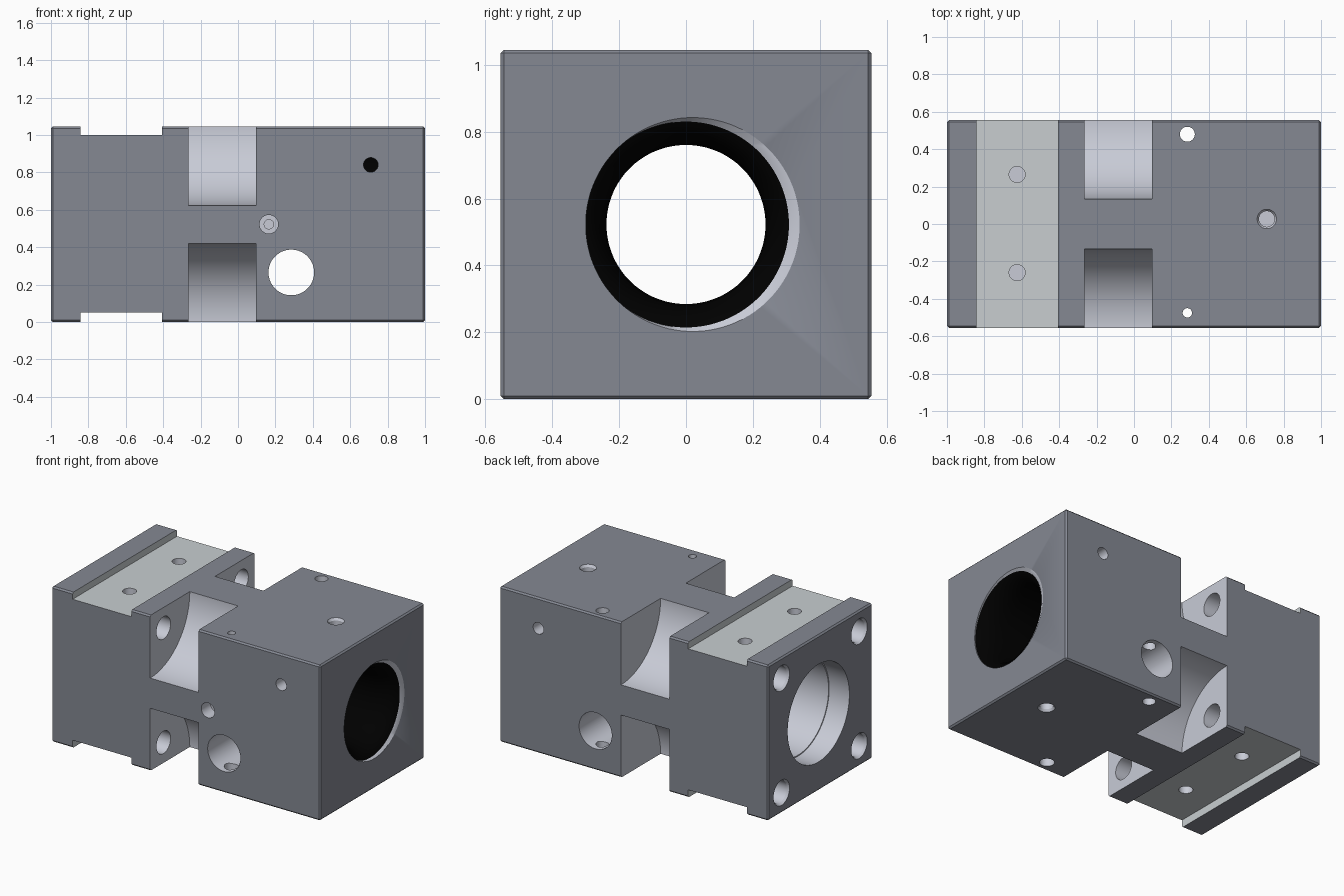
import bpy, bmesh, math
from mathutils import Vector

if "Cube" in bpy.data.objects:
    bpy.data.objects.remove(bpy.data.objects["Cube"])

HY, H = 0.555, 1.045      # half depth and height of the block
MID = H / 2


def material(name, r, g, b):
    m = bpy.data.materials.new(name)
    m.diffuse_color = (r, g, b, 1)
    m.use_nodes = True
    m.node_tree.nodes["Principled BSDF"].inputs["Base Color"].default_value = m.diffuse_color
    return m


painted = material("painted_metal", 0.232, 0.247, 0.29)
machined = material("machined_metal", 0.58, 0.60, 0.675)
ground_metal = material("slot_metal", 0.58, 0.615, 0.633)
black = material("black", 0.0, 0.0, 0.0)


def finish(name, bm, mat):
    bmesh.ops.recalc_face_normals(bm, faces=bm.faces)
    me = bpy.data.meshes.new(name)
    bm.to_mesh(me)
    bm.free()
    me.materials.append(mat)
    ob = bpy.data.objects.new(name, me)
    bpy.context.collection.objects.link(ob)
    return ob


def box(name, x0, x1, y0, y1, z0, z1, mat, bevel=0):
    bm = bmesh.new()
    bmesh.ops.create_cube(bm, size=1)
    for v in bm.verts:
        v.co = ((x0 + x1) / 2 + v.co.x * (x1 - x0),
                (y0 + y1) / 2 + v.co.y * (y1 - y0),
                (z0 + z1) / 2 + v.co.z * (z1 - z0))
    if bevel:
        bmesh.ops.bevel(bm, geom=bm.edges[:], offset=bevel, segments=1, affect='EDGES')
    return finish(name, bm, mat)


def turned(name, axis, a, b, steps, n=32, ring=False, mat=machined):
    """Turned solid along an axis; (a, b) are its other two coordinates in x, y, z order.
    Each step is (position, radius[, shift of a]); ring=True closes the profile as a tube."""
    bm = bmesh.new()
    loops = []
    for pos, r, *shift in steps:
        loop = []
        for i in range(n):
            t = math.tau * (i + 0.5) / n
            co = [a + (shift[0] if shift else 0) + r * math.cos(t), b + r * math.sin(t)]
            co.insert('xyz'.index(axis), pos)
            loop.append(bm.verts.new(Vector(co)))
        loops.append(loop)
    pairs = list(zip(loops, loops[1:]))
    if ring:
        pairs.append((loops[-1], loops[0]))
    else:
        bm.faces.new(loops[0])
        bm.faces.new(loops[-1])
    for p, q in pairs:
        for i in range(n):
            j = (i + 1) % n
            bm.faces.new((p[i], p[j], q[j], q[i]))
    return finish(name, bm, mat)


def smooth(ob):
    bpy.ops.object.select_all(action='DESELECT')
    ob.select_set(True)
    bpy.context.view_layer.objects.active = ob
    bpy.ops.object.shade_smooth_by_angle(angle=math.radians(30))


# Main block with small edge chamfers
body = box("housing_block", -1, 1, -HY, HY, 0, H, painted, 0.01)
cutters = []

# Shallow slots across the top and bottom
cutters.append(box("slot_top", -0.842, -0.405, -1, 1, 1.0, 1.2, ground_metal))
cutters.append(box("slot_bottom", -0.842, -0.405, -1, 1, -0.2, 0.052, ground_metal))

# Long off-centre bore, bushing seat and off-centre tapered mouth
cutters.append(turned("main_bore", 'x', 0, MID, [
    (-1.1, 0.328, 0.02), (-0.85, 0.328, 0.02), (-0.85, 0.321, 0.02), (0.45, 0.321, 0.02),
    (0.45, 0.36), (0.965, 0.36), (0.965, 0.308), (0.985, 0.308), (1.0, 0.32, 0.02),
    (1.02, 0.32, 0.02)], 96))

# Concave corner pockets and the bolt holes that end in them
for sy in (-1, 1):
    for sz in (-1, 1):
        cutters.append(turned("corner_pocket", 'x', sy * HY, MID + sz * MID,
                              [(-0.265, 0.421), (0.095, 0.421)], 96))
        cutters.append(turned("bolt_hole", 'x', sy * 0.413, MID + sz * 0.385,
                              [(-1.02, 0.085), (-1.0, 0.085), (-0.985, 0.075), (-0.2, 0.075)]))

# Blind holes in the slots
for y in (-0.26, 0.265):
    cutters.append(turned("slot_hole_top", 'z', -0.625, y, [(0.86, 0.043), (1.1, 0.043)]))
    cutters.append(turned("slot_hole_bottom", 'z', -0.625, y, [(-0.1, 0.043), (0.185, 0.043)]))

# Cross holes from front to back
cutters.append(turned("clamp_hole", 'y', 0.285, 0.265, [(-0.7, 0.122), (0.7, 0.122)], 64))
cutters.append(turned("pin_hole", 'y', 0.71, 0.84, [(-0.7, 0.039), (0.7, 0.039)]))

# Counterbored blind hole on the front
cutters.append(turned("front_counterbore", 'y', 0.165, MID,
                      [(-0.7, 0.05), (-0.46, 0.05), (-0.46, 0.025), (-0.38, 0.025)]))

# Vertical holes meeting the clamp hole, the front one wider below
cutters.append(turned("vertical_hole_back", 'z', 0.285, 0.48, [(-0.1, 0.04), (1.2, 0.04)]))
cutters.append(turned("vertical_hole_front", 'z', 0.285, -0.475,
                      [(-0.1, 0.045), (0.27, 0.045), (0.27, 0.025), (1.2, 0.025)]))

# Countersunk blind holes, top and bottom
cutters.append(turned("port_top", 'z', 0.71, 0.027,
                      [(0.93, 0.042), (1.03, 0.042), (H, 0.052), (1.1, 0.052)]))
cutters.append(turned("port_bottom", 'z', 0.71, 0.027,
                      [(-0.1, 0.052), (0, 0.052), (0.015, 0.042), (0.115, 0.042)]))

# Cut everything from the block; cut faces keep the cutter's bare metal
bpy.context.view_layer.objects.active = body
for c in cutters:
    c.hide_render = True
    mod = body.modifiers.new(c.name, 'BOOLEAN')
    mod.operation, mod.solver, mod.object = 'DIFFERENCE', 'EXACT', c
    mod.material_mode = 'TRANSFER'
    bpy.ops.object.modifier_apply(modifier=mod.name)
for c in cutters:
    bpy.data.objects.remove(c)
smooth(body)

# Black bushing with flared mouth
bushing = turned("bushing", 'x', 0, MID, [
    (0.988, 0.308), (0.978, 0.29), (0.955, 0.27), (0.92, 0.252), (0.88, 0.242), (0.82, 0.238),
    (0.58, 0.238), (0.52, 0.243), (0.47, 0.26), (0.45, 0.285), (0.45, 0.36), (0.965, 0.36),
    (0.965, 0.308)], 96, ring=True, mat=black)
smooth(bushing)
